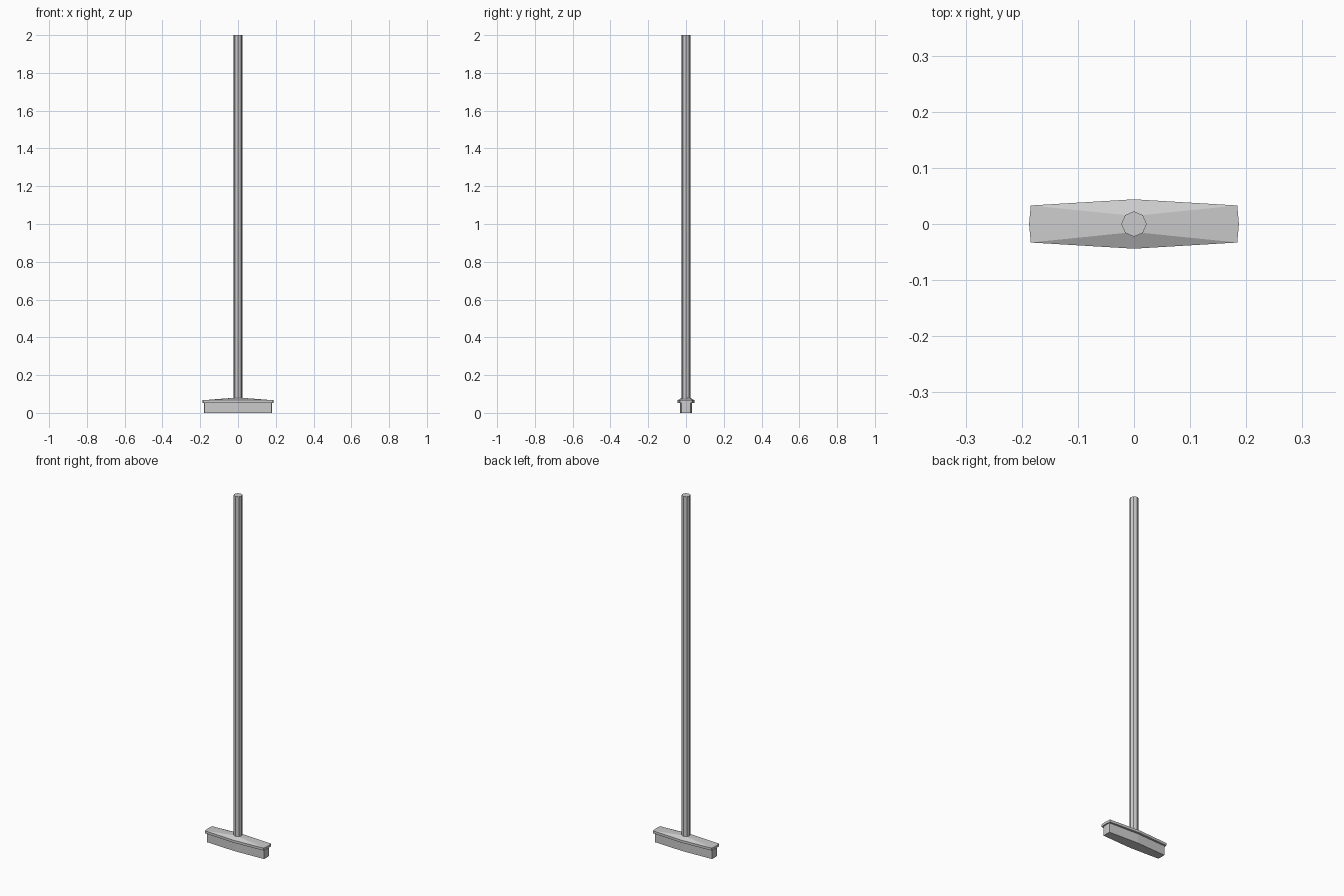
import bpy, bmesh, math

if "Cube" in bpy.data.objects:
    bpy.data.objects.remove(bpy.data.objects["Cube"])


def ring(end_x, corner_x, corner_y, mid_y, z):
    """Eight-sided outline, symmetric in x and y."""
    return [(end_x, 0, z), (corner_x, corner_y, z), (0, mid_y, z), (-corner_x, corner_y, z),
            (-end_x, 0, z), (-corner_x, -corner_y, z), (0, -mid_y, z), (corner_x, -corner_y, z)]


def loft(name, rings):
    """Skin a stack of outlines and cap both ends."""
    bm = bmesh.new()
    loops = [[bm.verts.new(p) for p in r] for r in rings]
    for a, b in zip(loops, loops[1:]):
        for i in range(8):
            j = (i + 1) % 8
            bm.faces.new((a[i], a[j], b[j], b[i]))
    bm.faces.new(loops[0][::-1])
    bm.faces.new(loops[-1])
    bmesh.ops.recalc_face_normals(bm, faces=bm.faces)
    mesh = bpy.data.meshes.new(name)
    bm.to_mesh(mesh)
    bm.free()
    obj = bpy.data.objects.new(name, mesh)
    bpy.context.collection.objects.link(obj)
    return obj


R = 0.0225
D = R * math.sqrt(0.5)

# Bristle block
loft("bristles", [ring(0.18, 0.178, 0.023, 0.031, 0),
                  ring(0.18, 0.178, 0.023, 0.031, 0.053)])

# Head plate: straight rim, then sloping up to the handle
loft("head_plate", [ring(0.187, 0.184, 0.033, 0.044, 0.053),
                    ring(0.187, 0.184, 0.033, 0.044, 0.067),
                    ring(R, D, D, R, 0.08)])

# Octagonal pole
loft("handle", [ring(R, D, D, R, 0.08), ring(R, D, D, R, 2.0)])
